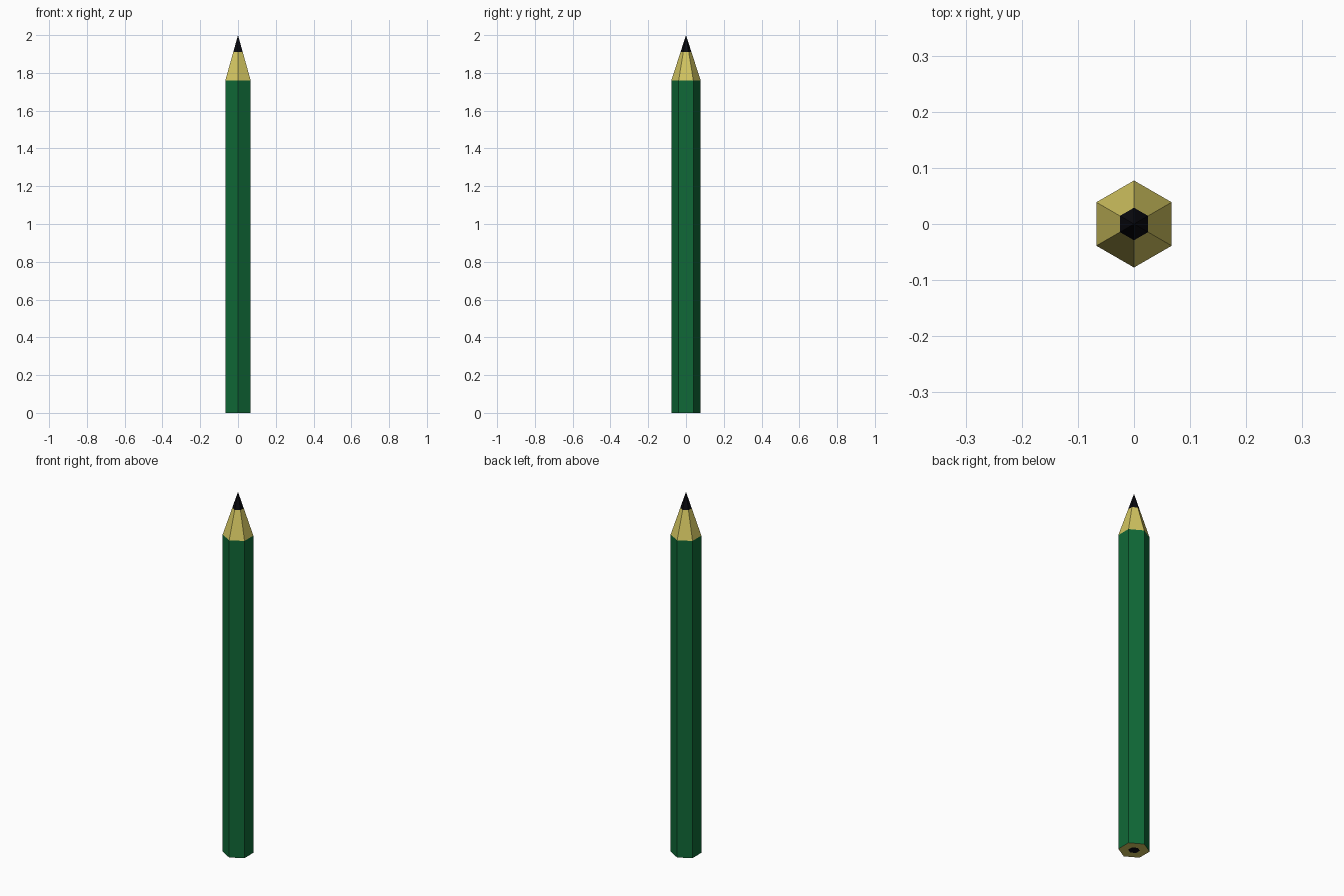
import bpy, bmesh
from math import sin, cos, pi

if "Cube" in bpy.data.objects:
    bpy.data.objects.remove(bpy.data.objects["Cube"])

R, LEAD_R = 0.0775, 0.029      # barrel and lead radius
Z_PAINT, Z_WOOD, Z_TIP = 1.76, 1.91, 2.0


def material(name, rgb):
    mat = bpy.data.materials.new(name)
    mat.diffuse_color = (*rgb, 1)
    mat.use_nodes = True
    mat.node_tree.nodes["Principled BSDF"].inputs["Base Color"].default_value = mat.diffuse_color
    return mat


def hex_loft(name, strips, mat):
    """Six-sided shells; each strip is a list of (radius, z), radius 0 closes to a point."""
    bm = bmesh.new()
    for profile in strips:
        rings = []
        for r, z in profile:
            if r == 0:
                rings.append([bm.verts.new((0, 0, z))] * 6)
            else:
                rings.append([bm.verts.new((r * cos(pi / 6 + i * pi / 3),
                                            r * sin(pi / 6 + i * pi / 3), z)) for i in range(6)])
        for a, b in zip(rings, rings[1:]):
            for i in range(6):
                j = (i + 1) % 6
                quad = [a[i], a[j], b[j], b[i]]
                bm.faces.new(list(dict.fromkeys(quad)))
    mesh = bpy.data.meshes.new(name)
    bm.to_mesh(mesh)
    bm.free()
    mesh.materials.append(mat)
    obj = bpy.data.objects.new(name, mesh)
    bpy.context.collection.objects.link(obj)
    return obj


green = material("green_paint", (0.005, 0.14, 0.038))
wood = material("bare_wood", (0.65, 0.56, 0.12))
graphite = material("graphite", (0.003, 0.003, 0.005))

# Painted hexagonal barrel
hex_loft("painted_barrel", [[(R, 0), (R, Z_PAINT)]], green)
# Sharpened wood cone and the bare wood ring at the bottom end
hex_loft("wood", [[(R, Z_PAINT), (LEAD_R, Z_WOOD)], [(LEAD_R, 0), (R, 0)]], wood)
# Lead point and the lead core showing at the bottom end
hex_loft("lead", [[(LEAD_R, Z_WOOD), (0, Z_TIP)], [(0, 0), (LEAD_R, 0)]], graphite)
